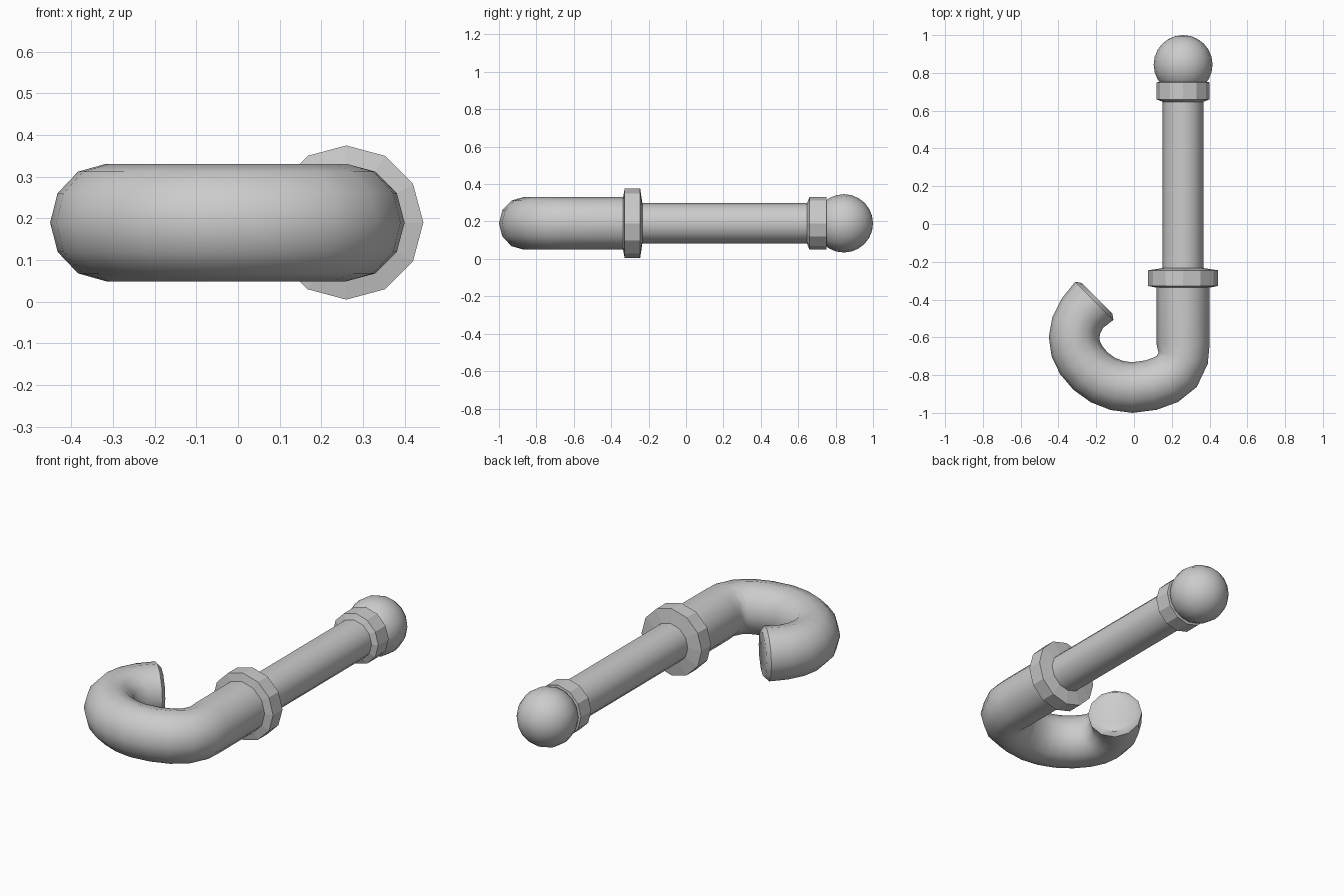
import bpy, bmesh, math
from mathutils import Vector, Matrix

if "Cube" in bpy.data.objects:
    bpy.data.objects.remove(bpy.data.objects["Cube"])

AX, AZ, N = 0.26, 0.19, 12      # shaft axis and number of sides


def skin(name, rings, smooth=True):
    """Join (centre, sideways direction, side radius, z radius) rings into a capped tube."""
    bm = bmesh.new()
    loops = []
    for c, side, rs, rz in rings:
        loops.append([bm.verts.new(c + side * rs * math.cos(a) + Vector((0, 0, rz * math.sin(a))))
                      for a in (2 * math.pi * k / N for k in range(N))])
    for a, b in zip(loops, loops[1:]):
        for k in range(N):
            j = (k + 1) % N
            bm.faces.new((a[k], a[j], b[j], b[k]))
    bm.faces.new(loops[0])
    bm.faces.new(loops[-1])
    return finish(name, bm, smooth)


def finish(name, bm, smooth=True):
    bmesh.ops.recalc_face_normals(bm, faces=bm.faces)
    me = bpy.data.meshes.new(name)
    bm.to_mesh(me)
    bm.free()
    ob = bpy.data.objects.new(name, me)
    bpy.context.collection.objects.link(ob)
    if smooth:
        bpy.ops.object.select_all(action='DESELECT')
        ob.select_set(True)
        bpy.context.view_layer.objects.active = ob
        bpy.ops.object.shade_smooth_by_angle(angle=math.radians(40))
    return ob


def lathe(name, profile, smooth=True):
    """Turn (radius, y) points around the shaft axis."""
    return skin(name, [(Vector((AX, y, AZ)), Vector((1, 0, 0)), r, r) for r, y in profile], smooth)


# Shaft and the two faceted collars
lathe("shaft", [(0.108, -0.30), (0.108, 0.70)])
lathe("lower_collar", [(0.125, -0.34), (0.185, -0.328), (0.185, -0.245), (0.105, -0.233)], False)
lathe("upper_collar", [(0.108, 0.647), (0.14, 0.66), (0.14, 0.75), (0.10, 0.755)], False)

# Ball knob
bm = bmesh.new()
bmesh.ops.create_uvsphere(bm, u_segments=16, v_segments=12, radius=0.156,
                          matrix=Matrix.Translation((AX, 0.844, AZ)) @ Matrix.Rotation(math.pi / 2, 4, 'X'))
finish("knob", bm)

# Curved hook
path = [(0.26, -0.31), (0.26, -0.64), (0.26, -0.71), (0.227, -0.78), (0.17, -0.824),
        (0.09, -0.853), (-0.01, -0.866), (-0.09, -0.855), (-0.165, -0.826), (-0.23, -0.779),
        (-0.28, -0.72), (-0.308, -0.662), (-0.317, -0.60), (-0.305, -0.535),
        (-0.272, -0.47), (-0.21, -0.407)]
pts = [Vector((x, y, AZ)) for x, y in path]
rings = []
for i, p in enumerate(pts):
    t = (pts[min(i + 1, len(pts) - 1)] - pts[max(i - 1, 0)]).normalized()
    r = 0.14 if i < 2 else 0.134
    if i == len(pts) - 1:
        t, r = Vector((1, 1, 0)).normalized(), 0.143
    rings.append((p, Vector((-t.y, t.x, 0)), r, 0.141))
# slightly domed tip
end, side, r, rz = rings[-1]
rings.append((end + t * 0.02, side, r * 0.8, rz * 0.85))
skin("hook", rings)
